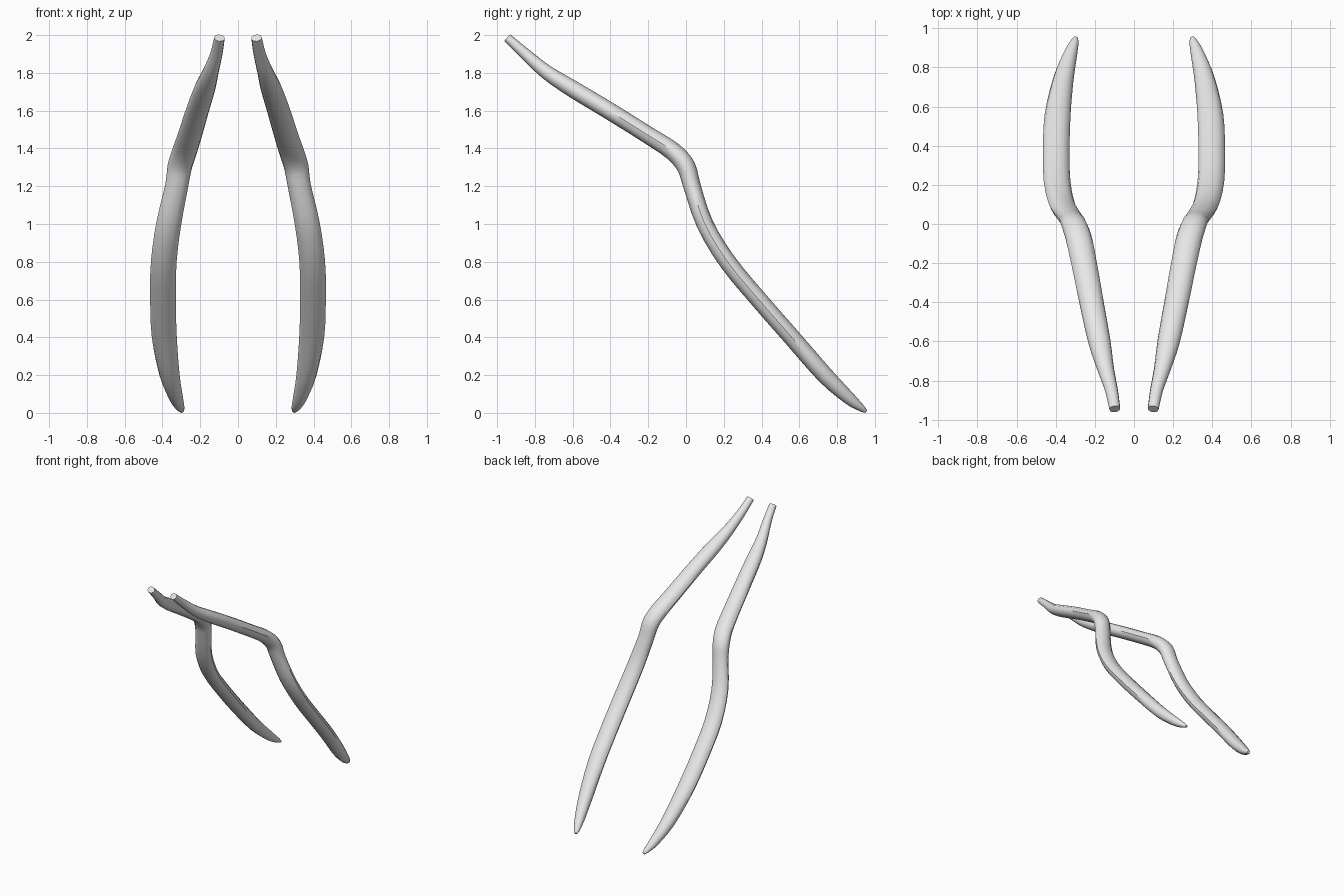
import bpy
import bmesh
import math
from mathutils import Vector

default_cube = bpy.data.objects.get("Cube")
if default_cube:
    bpy.data.objects.remove(default_cube, do_unlink=True)

SIDES = 12
STEPS = 3

# Stations along one limb: x, y, z, half width, half thickness
STATIONS = [
    (.098, -.945, 1.985, .028, .024),
    (.115, -.85, 1.9, .033, .03),
    (.145, -.74, 1.805, .043, .038),
    (.177, -.6, 1.715, .057, .045),
    (.217, -.4, 1.595, .062, .046),
    (.255, -.2, 1.47, .065, .046),
    (.283, -.07, 1.385, .067, .049),
    (.308, 0, 1.305, .065, .05),
    (.325, .032, 1.2, .061, .046),
    (.367, .1, 1, .066, .045),
    (.393, .22, .8, .068, .046),
    (.397, .385, .6, .068, .046),
    (.39, .56, .4, .066, .046),
    (.362, .735, .2, .053, .045),
    (.328, .86, .08, .037, .034),
    (.306, .925, .028, .023, .02),
    (.297, .953, .008, .011, .009),
]


def make_material(name, color):
    mat = bpy.data.materials.new(name)
    mat.use_nodes = True
    mat.diffuse_color = color
    mat.node_tree.nodes["Principled BSDF"].inputs["Base Color"].default_value = color
    return mat


def smooth_stations(rows):
    """Catmull-Rom interpolation through the stations."""
    pts = [Vector(r) for r in rows]
    pts = [2 * pts[0] - pts[1]] + pts + [2 * pts[-1] - pts[-2]]
    result = []
    for a, b, c, d in zip(pts, pts[1:], pts[2:], pts[3:]):
        for i in range(STEPS):
            t = i / STEPS
            result.append(b + (c - a) * (t / 2)
                          + (2 * a - 5 * b + 4 * c - d) * (t * t / 2)
                          + (3 * b - a - 3 * c + d) * (t ** 3 / 2))
    result.append(pts[-2])
    return result


def build_limb(name, side, mat):
    """Sweep an oval section along the bent path, capped at both ends."""
    path = smooth_stations(STATIONS)
    centers = [Vector((side * p[0], p[1], p[2])) for p in path]
    bm = bmesh.new()
    rings = []
    for i, (p, center) in enumerate(zip(path, centers)):
        before = centers[max(i - 1, 0)]
        after = centers[min(i + 1, len(centers) - 1)]
        tangent = (after - before).normalized()
        across = Vector((1, 0, 0))
        across = (across - tangent * across.dot(tangent)).normalized()
        depth = tangent.cross(across)
        ring = []
        for k in range(SIDES):
            angle = math.tau * k / SIDES
            offset = across * (p[3] * math.cos(angle)) + depth * (p[4] * math.sin(angle))
            ring.append(bm.verts.new(center + offset))
        rings.append(ring)
    for lower, upper in zip(rings, rings[1:]):
        for k in range(SIDES):
            n = (k + 1) % SIDES
            bm.faces.new((lower[k], lower[n], upper[n], upper[k]))
    bm.faces.new(rings[0])
    bm.faces.new(rings[-1])
    bmesh.ops.recalc_face_normals(bm, faces=bm.faces)
    mesh = bpy.data.meshes.new(name)
    bm.to_mesh(mesh)
    bm.free()
    mesh.materials.append(mat)
    obj = bpy.data.objects.new(name, mesh)
    bpy.context.collection.objects.link(obj)
    return obj


# Matching pair of bent limbs
grey = make_material("light_grey", (.8, .8, .8, 1))
limbs = [build_limb("left_limb", 1, grey), build_limb("right_limb", -1, grey)]

# Smooth sides with crisp end caps
bpy.ops.object.select_all(action="DESELECT")
for limb in limbs:
    limb.select_set(True)
bpy.context.view_layer.objects.active = limbs[0]
bpy.ops.object.shade_smooth_by_angle(angle=math.radians(40))
